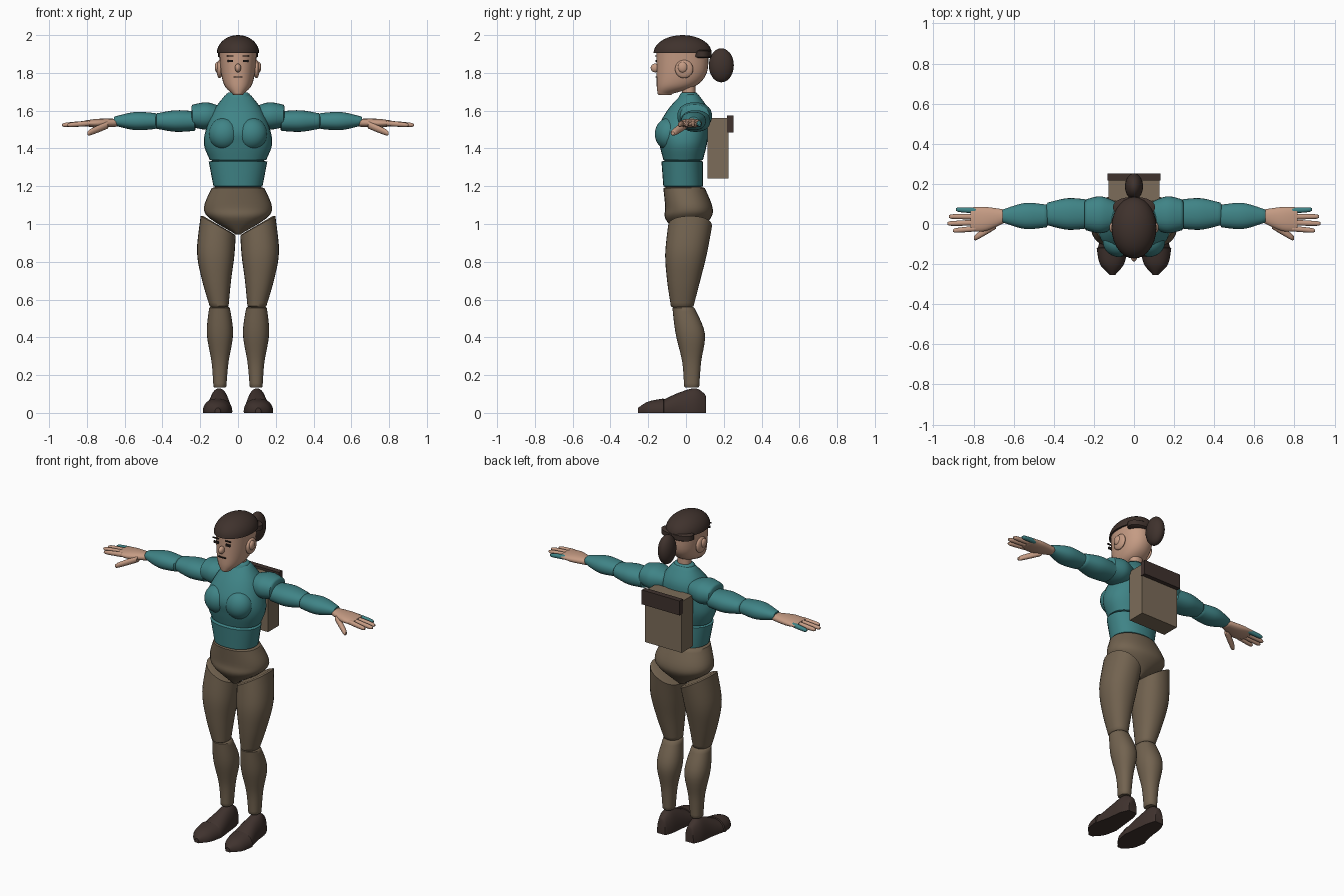
import bpy, bmesh, math
from mathutils import Vector

cube = bpy.data.objects.get("Cube")
if cube:
    bpy.data.objects.remove(cube, do_unlink=True)


def material(name, *rgb):
    mat = bpy.data.materials.new(name)
    mat.use_nodes = True
    mat.diffuse_color = (*rgb, 1)
    mat.node_tree.nodes["Principled BSDF"].inputs["Base Color"].default_value = (*rgb, 1)
    return mat


TEAL = material("teal_cloth", .05, .23, .24)
TROUSER = material("brown_trousers", .17, .125, .08)
CANVAS = material("tan_canvas", .2, .15, .1)
SKIN = material("skin", .56, .33, .23)
HAIR = material("dark_hair", .05, .032, .026)
LEATHER = material("dark_leather", .05, .032, .027)
INK = material("face_lines", .02, .014, .012)


def finish(name, bm, mat, side=1, smooth=True):
    """Turn a bmesh into an object, optionally reflected to the other side."""
    for v in bm.verts:
        v.co.x *= side
    bmesh.ops.recalc_face_normals(bm, faces=bm.faces)
    mesh = bpy.data.meshes.new(name)
    bm.to_mesh(mesh)
    bm.free()
    mesh.materials.append(mat)
    if smooth:
        mesh.shade_smooth()
        mesh.set_sharp_from_angle(angle=math.radians(45))
    obj = bpy.data.objects.new(name, mesh)
    bpy.context.collection.objects.link(obj)


def smooth_rows(rows, steps=5):
    """Blend smoothly through the given cross-sections."""
    out = []
    for i in range(len(rows) - 1):
        before, start, end = rows[max(i - 1, 0)], rows[i], rows[i + 1]
        after = rows[min(i + 2, len(rows) - 1)]
        for k in range(steps):
            t = k / steps
            out.append([q + t / 2 * (r - p + t * (2 * p - 5 * q + 4 * r - s + t * (3 * (q - r) + s - p)))
                        for p, q, r, s in zip(before, start, end, after)])
    return out + [rows[-1]]


def signed_power(value, power):
    return math.copysign(abs(value) ** power, value)


def loft(name, axis, rows, mat, side=1, roundness=.9, lip=.006, tilt=0, floor=False, sides=28):
    """Skin rows of (position, u min, u max, v min, v max) along an axis, with softened ends."""
    rings = smooth_rows(rows)
    first, last = rings[0][0], rings[-1][0]
    lip = math.copysign(lip, last - first)

    def softened(row, shift):
        s, a, b, c, d = row
        du, dv = (b - a) / 14, (d - c) / 14
        return s + shift, a + du, b - du, c + dv, d - dv

    rings = [softened(rings[0], -lip)] + rings + [softened(rings[-1], lip)]
    bm = bmesh.new()
    loops = []
    for s, a, b, c, d in rings:
        slope = tilt * ((s - first) / (last - first)) ** 3
        loop = []
        for k in range(sides):
            angle = math.tau * k / sides
            du = signed_power(math.cos(angle), roundness) * (b - a) / 2
            dv = signed_power(math.sin(angle), roundness) * (d - c) / 2
            u, v, w = (a + b) / 2 + du, (c + d) / 2 + dv, s + slope * du
            x, y, z = {"x": (w, u, v), "y": (u, w, v), "z": (u, v, w)}[axis]
            loop.append(bm.verts.new((x, y, max(z, 0) if floor else z)))
        loops.append(loop)
    for p, q in zip(loops, loops[1:]):
        for k in range(sides):
            n = (k + 1) % sides
            bm.faces.new((p[k], p[n], q[n], q[k]))
    bm.faces.new(loops[0])
    bm.faces.new(loops[-1])
    finish(name, bm, mat, side)


def trunk(name, rows, mat):
    """Loft upwards on the middle line from rows of (z, half width, y min, y max)."""
    loft(name, "z", [(z, -half, half, back, front) for z, half, back, front in rows], mat)


def arm(name, side, start, end, radii, depth, y=.05, z=1.545):
    """Loft outwards with begin, middle and end radii; depth widens it from front to back."""
    rows = []
    for i, r in enumerate(radii):
        rows.append((start + (end - start) * i / 2, y - r * depth, y + r * depth, z - r, z + r))
    loft(name, "x", rows, TEAL, side)


def finger(name, side, start, end, radius, mat):
    """Taper from the palm to a rounded tip."""
    start, end = Vector(start), Vector(end)
    rows = []
    for t, scale in ((0, 1), (.5, .95), (.9, .8), (1, .5)):
        p, r = start.lerp(end, t), radius * scale
        rows.append((p.x, p.y - r, p.y + r, p.z - r, p.z + r))
    loft(name, "x", rows, mat, side, lip=.003, sides=12)


def footwear(name, side, rows):
    """Loft flat-soled leather from rows of (y, inner x, outer x, height)."""
    loft(name, "y", [(y, inner, outer, -height * .8, height) for y, inner, outer, height in rows],
         LEATHER, side, floor=True)


def place(bm, centre, size):
    for v in bm.verts:
        v.co = Vector(c + s * x for c, s, x in zip(centre, size, v.co))


def ball(name, centre, radii, mat, side=1, dome=False):
    bm = bmesh.new()
    bmesh.ops.create_uvsphere(bm, u_segments=28, v_segments=18, radius=1)
    if dome:
        for v in bm.verts:
            v.co.z = max(v.co.z, 0)
    place(bm, centre, radii)
    finish(name, bm, mat, side)


def box(name, centre, size, mat, side=1):
    bm = bmesh.new()
    bmesh.ops.create_cube(bm, size=1)
    place(bm, centre, size)
    finish(name, bm, mat, side, smooth=False)


# Trunk
trunk("pelvis", [(.95, .02, -.05, .06), (1.03, .15, -.11, .13), (1.09, .18, -.11, .14),
                 (1.19, .14, -.12, .1)], TROUSER)
trunk("abdomen", [(1.2, .13, -.12, .09), (1.33, .155, -.13, .09)], TEAL)
trunk("chest", [(1.34, .15, -.12, .09), (1.42, .18, -.14, .11), (1.5, .17, -.15, .12),
                (1.6, .13, -.1, .12), (1.68, .07, -.03, .07)], TEAL)
trunk("collar", [(1.65, .075, -.05, .08), (1.69, .06, -.03, .06)], TEAL)
trunk("neck", [(1.66, .04, -.02, .05), (1.77, .04, -.02, .05)], SKIN)

# Head and hair
trunk("head", [(1.69, .03, -.15, -.07), (1.73, .07, -.155, .05), (1.8, .09, -.155, .11),
               (1.91, .1, -.155, .12)], SKIN)
ball("hair_cap", (0, -.018, 1.905), (.112, .154, .095), HAIR, dome=True)
trunk("back_hair", [(1.885, .105, .03, .135), (1.915, .105, .03, .135)], HAIR)
ball("hair_bun", (0, .187, 1.84), (.045, .066, .09), HAIR)
ball("nose", (0, -.163, 1.826), (.016, .024, .023), SKIN)
box("mouth", (0, -.157, 1.778), (.05, .009, .006), INK)

# Pack
box("pack_body", (0, .17, 1.4), (.256, .11, .32), CANVAS)
box("pack_flap", (0, .234, 1.53), (.262, .034, .09), LEATHER)

for side, label in ((1, "left_"), (-1, "right_")):
    # Face pairs and bust
    box(label + "brow", (.043, -.16, 1.889), (.038, .008, .006), INK, side)
    box(label + "eye", (.041, -.157, 1.863), (.03, .009, .013), INK, side)
    ball(label + "ear", (.098, -.01, 1.82), (.016, .048, .048), SKIN, side)
    ball(label + "ear_shell", (.11, -.018, 1.83), (.013, .025, .028), SKIN, side)
    ball(label + "bust", (.072, -.09, 1.477), (.083, .075, .085), TEAL, side)

    # Arm
    arm(label + "shoulder", side, .09, .24, (.05, .072, .06), 1.28, y=.046, z=1.572)
    arm(label + "upper_arm", side, .23, .43, (.052, .057, .041), 1.38)
    arm(label + "forearm", side, .437, .65, (.042, .048, .025), 1.35, y=.04)

    # Hand
    loft(label + "palm", "x", [(.645, .006, .072, 1.515, 1.557), (.74, -.035, .085, 1.51, 1.557),
                               (.81, -.036, .083, 1.518, 1.548)], SKIN, side)
    tips = {"index": .9, "middle": .928, "ring": .92, "little": .885}
    for i, (kind, tip) in enumerate(tips.items()):
        finger(label + kind + "_finger", side, (.79, i * .03 - .023, 1.533),
               (tip, i * .035 - .033, 1.524), .014, TEAL if kind == "little" else SKIN)
    finger(label + "thumb", side, (.69, -.005, 1.525), (.795, -.07, 1.48), .02, SKIN)

    # Leg
    loft(label + "thigh", "z", [(.565, .05, .15, -.08, .04), (.7, .037, .19, -.1, .075),
                                (.84, .02, .217, -.11, .11), (.99, .012, .198, -.095, .138)],
         TROUSER, side, tilt=.56)
    loft(label + "shin", "z", [(.14, .062, .13, -.01, .07), (.27, .05, .14, -.02, .08),
                               (.42, .026, .165, -.055, .1), (.555, .043, .153, -.072, .045)],
         TROUSER, side)

    # Shoe
    footwear(label + "shoe", side, [(.1, .065, .13, .1), (.05, .05, .15, .13),
                                    (-.03, .04, .16, .11), (-.12, .03, .18, .07)])
    footwear(label + "toe_cap", side, [(-.12, .03, .186, .076), (-.2, .05, .17, .06),
                                       (-.249, .09, .125, .03)])
